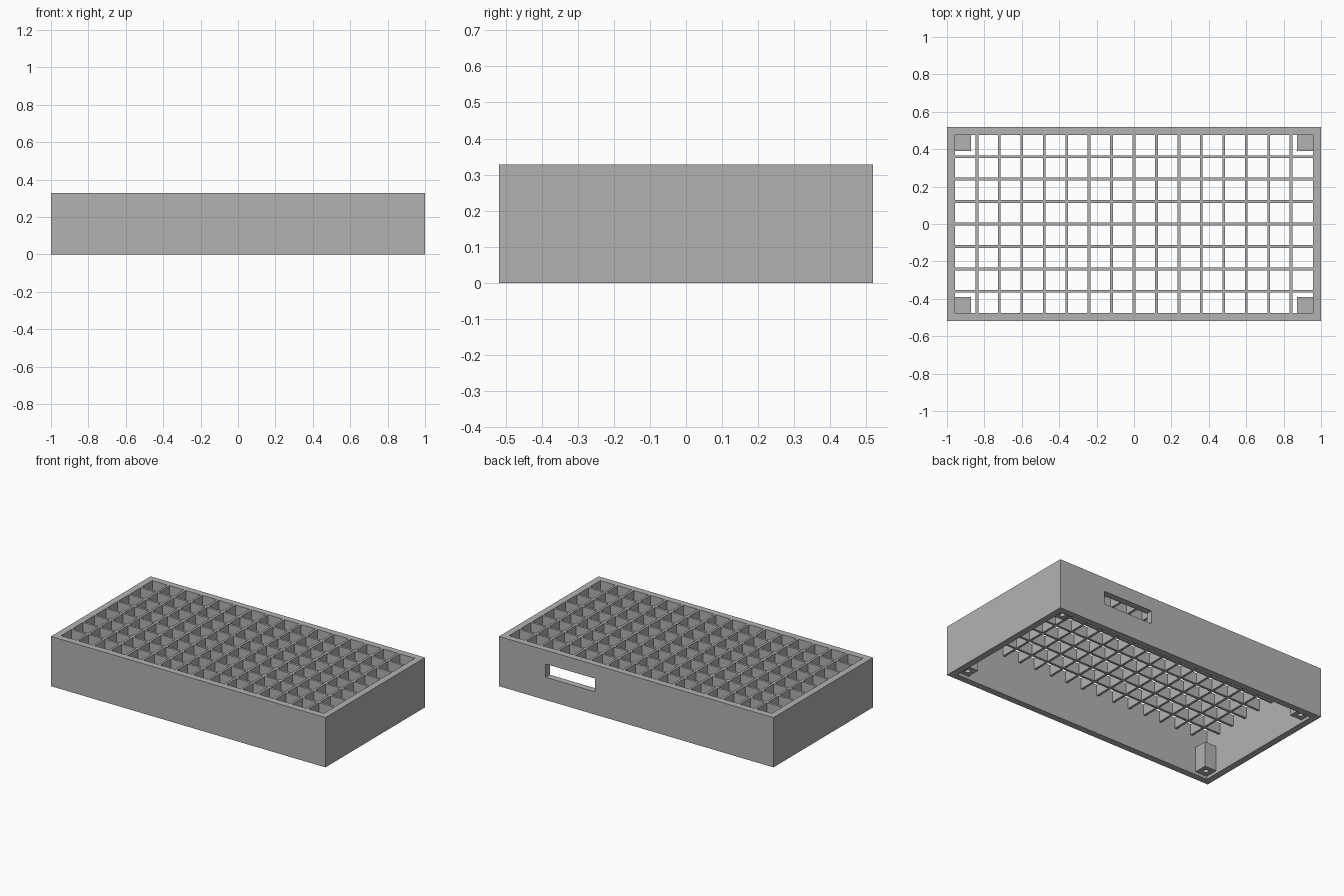
import bpy
import bmesh

cube = bpy.data.objects.get("Cube")
if cube:
    bpy.data.objects.remove(cube, do_unlink=True)

HALF_X, HALF_Y, TOP = 1.0, 0.518, 0.328
WALL, PITCH, BAR = 0.043, 0.12, 0.015
IN_X, IN_Y = HALF_X - WALL, HALF_Y - WALL
GRID_BOTTOM = TOP - 0.072
POST, POST_BOTTOM, POST_TOP = 0.086, 0.02, 0.185

grey = bpy.data.materials.new("matte_grey")
grey.use_nodes = True
colour = (0.45, 0.45, 0.45, 1)
grey.diffuse_color = colour
grey.node_tree.nodes["Principled BSDF"].inputs["Base Color"].default_value = colour


def finish(name, bm):
    bmesh.ops.recalc_face_normals(bm, faces=bm.faces[:])
    mesh = bpy.data.meshes.new(name)
    bm.to_mesh(mesh)
    bm.free()
    mesh.materials.append(grey)
    obj = bpy.data.objects.new(name, mesh)
    bpy.context.collection.objects.link(obj)
    return obj


def lattice(name, xs, ys, low, high, is_open):
    """Solid slab over the given lines, leaving out the open cells."""
    bm = bmesh.new()
    verts = [[bm.verts.new((x, y, low)) for y in ys] for x in xs]
    for i in range(len(xs) - 1):
        for j in range(len(ys) - 1):
            if not is_open(i, j):
                bm.faces.new((verts[i][j], verts[i + 1][j],
                              verts[i + 1][j + 1], verts[i][j + 1]))
    loose = [v for v in bm.verts if not v.link_faces]
    bmesh.ops.delete(bm, geom=loose, context="VERTS")
    result = bmesh.ops.extrude_face_region(bm, geom=bm.faces[:], use_keep_orig=True)
    moved = [g for g in result["geom"] if isinstance(g, bmesh.types.BMVert)]
    bmesh.ops.translate(bm, vec=(0, 0, high - low), verts=moved)
    return finish(name, bm)


def box(name, x0, x1, y0, y1, low, high):
    return lattice(name, [x0, x1], [y0, y1], low, high, lambda i, j: False)


def cut(obj, cutter):
    mod = obj.modifiers.new("cut", "BOOLEAN")
    mod.operation, mod.solver, mod.object = "DIFFERENCE", "EXACT", cutter
    cutter.hide_render = True
    cutter.hide_set(True)
    cutter.display_type = "WIRE"


def bar_lines(half, count):
    """Both edges of each bar, between the inner wall faces."""
    edges = [k * PITCH + s * BAR / 2 for k in range(-count, count + 1) for s in (-1, 1)]
    return [-half] + edges + [half]


# Outer walls, open above and below, with a slot in the back
walls = lattice("walls", [-HALF_X, -IN_X, IN_X, HALF_X],
                [-HALF_Y, -IN_Y, IN_Y, HALF_Y], 0, TOP,
                lambda i, j: i == 1 and j == 1)
cut(walls, box("slot_cutter", 0.30, 0.66, IN_Y - 0.05, HALF_Y + 0.05, 0.15, 0.237))

# Grille flush with the top rim
lattice("grille", bar_lines(IN_X, 7), bar_lines(IN_Y, 3), GRID_BOTTOM, TOP,
        lambda i, j: i % 2 == 0 and j % 2 == 0)

# Screw posts in the four inner corners, each with a blind hole
for side, sx in (("left", 1), ("right", -1)):
    for end, sy in (("front", -1), ("back", 1)):
        cx, cy = sx * (IN_X - POST / 2), sy * (IN_Y - POST / 2)
        h = POST / 2
        post = box(f"{end}_{side}_post", cx - h, cx + h, cy - h, cy + h,
                   POST_BOTTOM, POST_TOP)
        bm = bmesh.new()
        bmesh.ops.create_cone(bm, cap_ends=True, segments=24,
                              radius1=0.016, radius2=0.016, depth=0.2)
        bmesh.ops.translate(bm, vec=(cx, cy, 0.03), verts=bm.verts[:])
        cut(post, finish(f"{end}_{side}_hole_cutter", bm))
